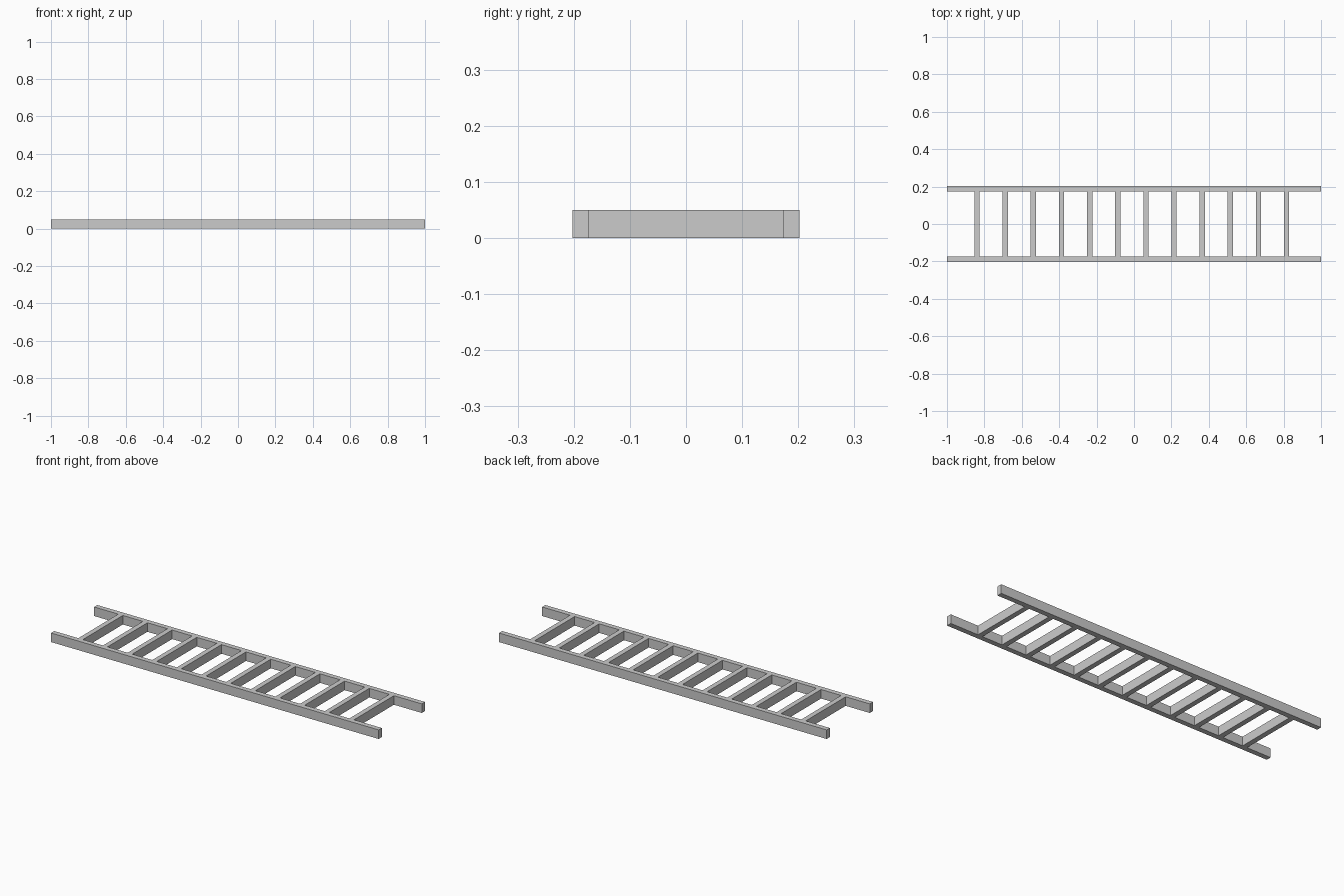
import bpy

if "Cube" in bpy.data.objects:
    bpy.data.objects.remove(bpy.data.objects["Cube"])

LENGTH, HALF_W, BAR, HEIGHT = 2.0, 0.202, 0.028, 0.05


def box(name, size, loc):
    bpy.ops.mesh.primitive_cube_add(size=1, location=loc)
    ob = bpy.context.object
    ob.name = name
    ob.scale = size
    bpy.ops.object.transform_apply(location=False, rotation=False, scale=True)
    return ob


# Two long side rails
for side, label in ((-1, "front"), (1, "back")):
    box(f"{label}_rail", (LENGTH, BAR, HEIGHT),
        (0, side * (HALF_W - BAR / 2), HEIGHT / 2))

# Evenly spaced rungs between the rails
COUNT, FIRST, LAST = 12, -0.839, 0.816
for i in range(COUNT):
    x = FIRST + (LAST - FIRST) * i / (COUNT - 1)
    box(f"rung_{i + 1}", (BAR, 2 * (HALF_W - BAR), HEIGHT), (x, 0, HEIGHT / 2))
